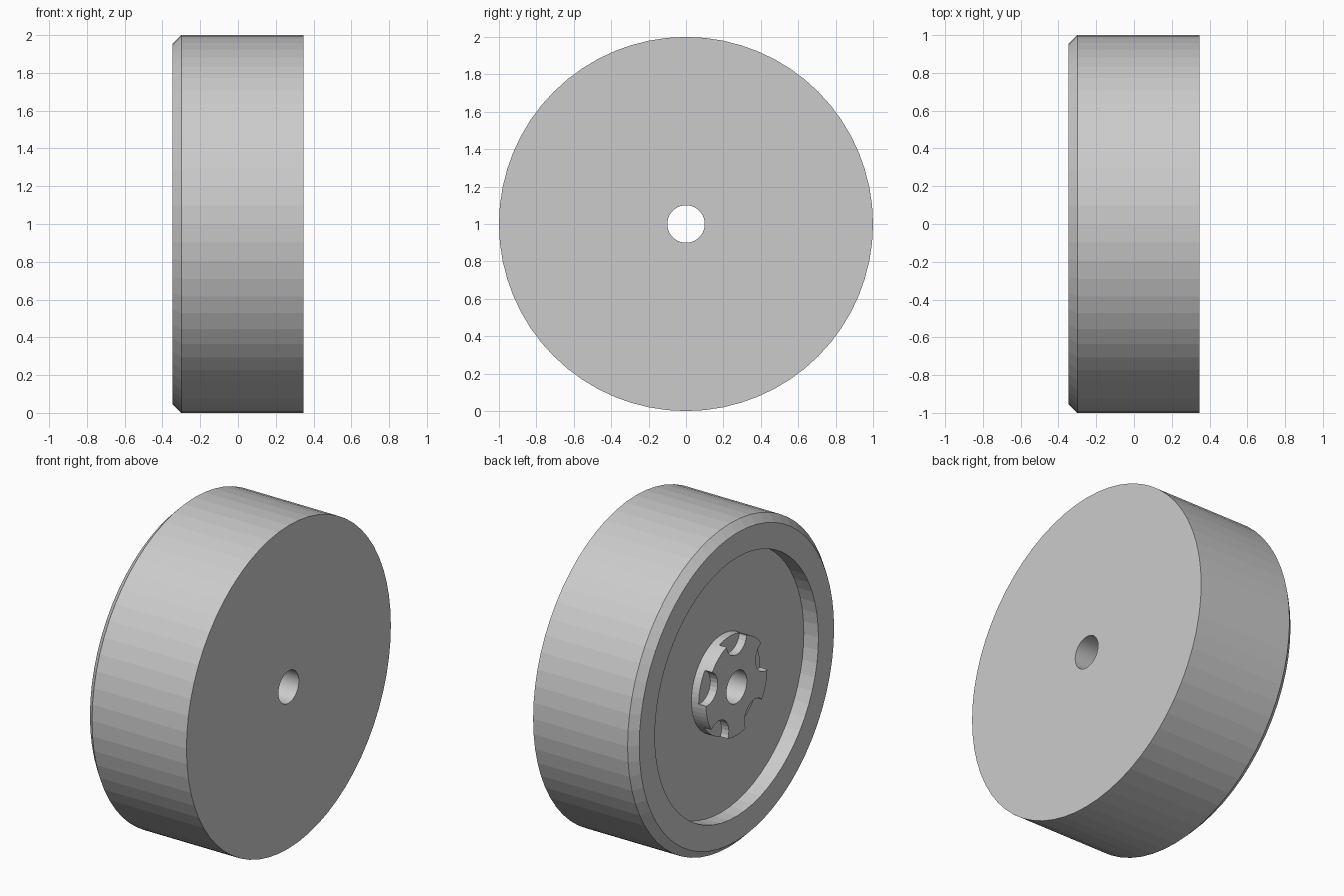
import bpy, bmesh, math
from mathutils import Matrix, Vector

if "Cube" in bpy.data.objects:
    bpy.data.objects.remove(bpy.data.objects["Cube"])

SEGS = 64
HALF = 0.347          # half width along the axle (x)
FLOOR = -HALF + 0.10  # recessed web face
CENTRE_Z = 1.0


def make_object(name, bm):
    bmesh.ops.recalc_face_normals(bm, faces=bm.faces)
    mesh = bpy.data.meshes.new(name)
    bm.to_mesh(mesh)
    bm.free()
    ob = bpy.data.objects.new(name, mesh)
    bpy.context.collection.objects.link(ob)
    return ob


def lathe_x(name, profile, segs):
    """Revolve a closed (x, radius) profile about the axle."""
    bm = bmesh.new()
    rings = []
    for i in range(segs):
        a = 2 * math.pi * i / segs
        rings.append([bm.verts.new((x, r * math.cos(a), CENTRE_Z + r * math.sin(a)))
                      for x, r in profile])
    n = len(profile)
    for i in range(segs):
        a, b = rings[i], rings[(i + 1) % segs]
        for j in range(n):
            k = (j + 1) % n
            bm.faces.new((a[j], a[k], b[k], b[j]))
    return make_object(name, bm)


# Wheel body: flat back, chamfered rim, recessed web, central hub and axle bore
wheel = lathe_x("wheel", [
    (HALF, 0.10), (HALF, 1.0),
    (-HALF + 0.047, 1.0), (-HALF, 0.953),
    (-HALF, 0.80), (FLOOR, 0.80),
    (FLOOR, 0.30), (-HALF, 0.30), (-HALF, 0.10),
], SEGS)

# Five round notches around the hub, cut halfway down
bm = bmesh.new()
for i in range(5):
    a = math.radians(90 + 72 * i)
    pos = Vector((-HALF, 0.30 * math.cos(a), CENTRE_Z + 0.30 * math.sin(a)))
    bmesh.ops.create_cone(bm, cap_ends=True, segments=24, radius1=0.10, radius2=0.10,
                          depth=0.10,
                          matrix=Matrix.Translation(pos) @ Matrix.Rotation(math.pi / 2, 4, 'Y'))
cutter = make_object("hub_notch_cutter", bm)
cutter.hide_render = True

mod = wheel.modifiers.new("notches", 'BOOLEAN')
mod.operation = 'DIFFERENCE'
mod.solver = 'EXACT'
mod.object = cutter
bpy.context.view_layer.objects.active = wheel
wheel.select_set(True)
bpy.ops.object.modifier_apply(modifier=mod.name)
bpy.data.objects.remove(cutter)
